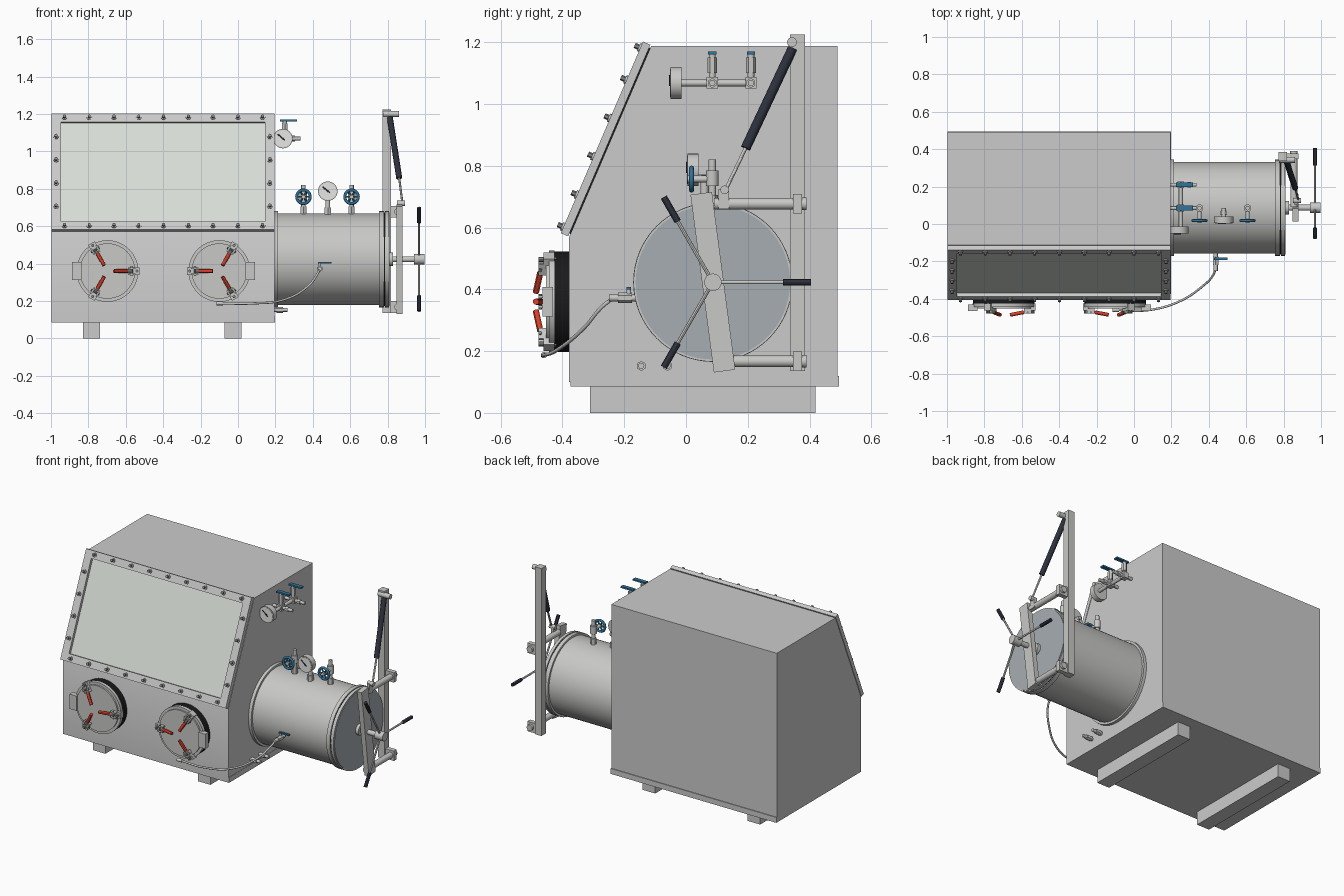
import bpy, bmesh, math
from mathutils import Vector, Matrix

old = bpy.data.objects.get("Cube")
if old:
    bpy.data.objects.remove(old, do_unlink=True)


def material(name, r, g, b):
    m = bpy.data.materials.new(name)
    m.use_nodes = True
    m.diffuse_color = (r, g, b, 1)
    m.node_tree.nodes["Principled BSDF"].inputs["Base Color"].default_value = (r, g, b, 1)
    return m


BODY = material("painted grey", 0.6, 0.6, 0.6)
STEEL = material("steel", 0.58, 0.58, 0.57)
GLASS = material("pale glass", 0.68, 0.72, 0.67)
DOOR = material("blue grey door", 0.38, 0.42, 0.45)
RUBBER = material("black rubber", 0.01, 0.01, 0.01)
RED = material("red", 0.7, 0.05, 0.02)
BLUE = material("blue", 0.03, 0.17, 0.32)
GRIP = material("dark grip", 0.025, 0.03, 0.045)
DIAL = material("white dial", 0.8, 0.8, 0.78)
BOLT = material("bolt grey", 0.25, 0.25, 0.25)


def finish(name, bm, mat):
    bmesh.ops.recalc_face_normals(bm, faces=bm.faces)
    me = bpy.data.meshes.new(name)
    bm.to_mesh(me)
    bm.free()
    me.materials.append(mat)
    me.polygons.foreach_set("use_smooth", [True] * len(me.polygons))
    me.set_sharp_from_angle(angle=math.radians(30))
    ob = bpy.data.objects.new(name, me)
    bpy.context.collection.objects.link(ob)
    return ob


def box(name, lo, hi, mat, mtx=Matrix()):
    lo, hi = Vector(lo), Vector(hi)
    bm = bmesh.new()
    bmesh.ops.create_cube(bm, size=1)
    bmesh.ops.scale(bm, vec=hi - lo, verts=bm.verts)
    bmesh.ops.translate(bm, vec=(lo + hi) / 2, verts=bm.verts)
    bmesh.ops.transform(bm, matrix=mtx, verts=bm.verts)
    return finish(name, bm, mat)


def rod(name, a, b, r, mat, n=16, mtx=Matrix()):
    a, b = mtx @ Vector(a), mtx @ Vector(b)
    bm = bmesh.new()
    rot = (b - a).to_track_quat('Z', 'Y').to_matrix().to_4x4()
    bmesh.ops.create_cone(bm, cap_ends=True, segments=n, radius1=r, radius2=r,
                          depth=(b - a).length, matrix=Matrix.Translation((a + b) / 2) @ rot)
    return finish(name, bm, mat)


def ring(name, c, axis, R, r, mat):
    bpy.ops.mesh.primitive_torus_add(major_radius=R, minor_radius=r, major_segments=28, minor_segments=8,
                                     location=c, rotation=Vector(axis).to_track_quat('Z', 'Y').to_euler())
    ob = bpy.context.object
    ob.name = name
    ob.data.materials.append(mat)
    bpy.ops.object.shade_smooth()


# Cabinet: side profile extruded across x
L, R = -0.997, 0.195
bm = bmesh.new()
profile = [(-0.378, 0.1), (-0.378, 0.57), (-0.113, 1.187), (0.49, 1.187), (0.49, 0.1)]
face = bm.faces.new([bm.verts.new((L, y, z)) for y, z in profile])
new = bmesh.ops.extrude_face_region(bm, geom=[face])["geom"]
bmesh.ops.translate(bm, vec=(R - L, 0, 0), verts=[v for v in new if isinstance(v, bmesh.types.BMVert)])
finish("cabinet", bm, BODY)
box("base_flange", (L, -0.374, 0.085), (R + 0.002, 0.495, 0.12), BODY)
for x in (-0.783, -0.027):
    box("foot_rail", (x - 0.045, -0.31, 0), (x + 0.045, 0.42, 0.086), BODY)

# Sloped window: local x, v up the slope, w outwards
up = Vector((0, 0.265, 0.617)).normalized()
out = Vector((0, -up.z, up.y))
slope = Matrix(((1, 0, 0, 0), (0, up.y, out.y, -0.378), (0, up.z, out.z, 0.57), (0, 0, 0, 1)))
H, T = 0.675, 0.03
box("window_glass", (L + 0.03, 0.03, 0), (R - 0.03, H - 0.03, 0.012), GLASS, slope)
box("window_seal", (L + 0.01, 0.01, 0), (R - 0.01, H - 0.01, 0.004), RUBBER, slope)
for v in (0, H - 0.048):
    box("window_frame_rail", (L, v, 0.004), (R, v + 0.048, T), BODY, slope)
for x in (L, R - 0.05):
    box("window_frame_side", (x, 0.048, 0.004), (x + 0.05, H - 0.048, T), BODY, slope)
spots = [(-0.928 + i * 0.1325, v) for i in range(9) for v in (0.022, H - 0.022)]
spots += [(x, 0.135 + i * 0.135) for i in range(4) for x in (L + 0.025, R - 0.025)]
for x, v in spots:
    rod("window_bolt_washer", (x, v, T), (x, v, T + 0.006), 0.014, STEEL, 12, slope)
    rod("window_bolt", (x, v, T), (x, v, T + 0.02), 0.009, BOLT, 6, slope)

# Glove ports with three clamps each; s points to the hinge
for cx, s in ((-0.698, -1), (-0.1, 1)):
    cz = 0.36
    port = Matrix.Translation((cx, 0, cz))
    for name, y0, y1, r, mat in (("port_rubber", -0.37, -0.425, 0.163, RUBBER),
                                 ("port_lid_rim", -0.425, -0.443, 0.165, STEEL),
                                 ("port_lid", -0.44, -0.453, 0.148, STEEL)):
        rod(name, (0, y0, 0), (0, y1, 0), r, mat, 48, port)
    box("port_hinge", (s * 0.165 - 0.025, -0.465, -0.048), (s * 0.165 + 0.025, -0.43, 0.048), STEEL, port)
    for k in range(3):
        ang = k * math.tau / 3 + (math.pi if s > 0 else 0)
        arm = port @ Matrix.Rotation(ang, 4, 'Y')
        box("clamp_base", (0.115, -0.462, -0.02), (0.172, -0.425, 0.02), STEEL, arm)
        for z in (-0.016, 0.016):
            box("clamp_cheek", (0.11, -0.478, z - 0.004), (0.15, -0.45, z + 0.004), STEEL, arm)
        rod("clamp_pin", (0.13, -0.472, -0.025), (0.13, -0.472, 0.025), 0.006, BOLT, 10, arm)
        rod("clamp_bolt", (0.158, -0.42, 0), (0.158, -0.478, 0), 0.008, BOLT, 8, arm)
        rod("clamp_lever", (0.08, -0.478, 0), (0.135, -0.467, 0), 0.007, STEEL, 10, arm)
        rod("clamp_handle", (0.035, -0.486, 0), (0.108, -0.472, 0), 0.01, RED, 12, arm)

# Transfer chamber
CY, CZ = 0.087, 0.423
chamber = Matrix.Translation((0, CY, CZ))
for name, x0, x1, r, mat in (("chamber_wall_flange", 0.19, 0.215, 0.258, STEEL),
                             ("chamber_tube", 0.2, 0.77, 0.244, STEEL),
                             ("chamber_end_flange", 0.755, 0.78, 0.257, STEEL),
                             ("chamber_seal", 0.78, 0.787, 0.25, RUBBER),
                             ("chamber_door_rim", 0.787, 0.806, 0.257, STEEL),
                             ("chamber_door", 0.8, 0.81, 0.25, DOOR),
                             ("door_shaft", 0.8, 0.95, 0.016, STEEL),
                             ("door_boss", 0.81, 0.83, 0.035, STEEL),
                             ("handwheel_hub", 0.94, 0.998, 0.028, STEEL)):
    rod(name, (x0, 0, 0), (x1, 0, 0), r, mat, 64 if r > 0.1 else 24, chamber)
for k in range(3):
    spoke = chamber @ Matrix.Rotation(k * math.tau / 3, 4, 'X')
    rod("handwheel_spoke", (0.968, 0, 0), (0.968, 0.25, 0), 0.006, STEEL, 12, spoke)
    rod("handwheel_grip", (0.968, 0.227, 0), (0.968, 0.318, 0), 0.011, GRIP, 12, spoke)

# Door arm, column and swing tubes
tilt = chamber @ Matrix.Rotation(math.radians(7.5), 4, 'X')
box("door_arm", (0.848, -0.035, -0.29), (0.88, 0.035, 0.29), STEEL, tilt)
box("door_column", (0.772, 0.337, 0.135), (0.818, 0.385, 1.225), STEEL)
for z in (0.677, 0.167):
    rod("swing_tube", (0.855, 0.09, z), (0.855, 0.36, z), 0.019, STEEL, 20)
    box("tube_bracket", (0.815, 0.347, z - 0.032), (0.88, 0.376, z + 0.032), STEEL)
    rod("bracket_pin", (0.855, 0.37, z), (0.855, 0.39, z), 0.02, STEEL)

# Gas strut
top, mid, end = Vector((0.812, 0.345, 1.18)), Vector((0.862, 0.193, 0.857)), Vector((0.88, 0.125, 0.715))
rod("strut_body", top, mid, 0.016, GRIP)
rod("strut_rod", mid, end, 0.006, STEEL, 12)
rod("strut_top_pin", (0.775, 0.343, 1.2), (0.86, 0.343, 1.2), 0.016, STEEL)
rod("strut_end_pin", (0.85, 0.125, 0.722), (0.892, 0.125, 0.722), 0.014, STEEL)
box("strut_lug", (0.856, 0.105, 0.66), (0.874, 0.14, 0.725), STEEL)


# Gauge facing the front
def gauge(x, y, z):
    rod("gauge_case", (x, y, z), (x, y + 0.036, z), 0.052, STEEL, 32)
    rod("gauge_dial", (x, y - 0.002, z), (x, y + 0.002, z), 0.046, DIAL, 32)
    rod("gauge_needle", (x - 0.028, y - 0.003, z + 0.024), (x + 0.01, y - 0.003, z - 0.008), 0.003, GRIP, 6)
    rod("gauge_boss", (x, y - 0.005, z), (x, y, z), 0.006, GRIP, 10)


# Chamber top: central gauge between two handwheel valves
gauge(0.48, 0.005, 0.787)
rod("gauge_elbow", (0.48, 0.03, 0.76), (0.48, 0.085, 0.76), 0.012, STEEL)
rod("gauge_stem", (0.48, 0.06, 0.65), (0.48, 0.06, 0.77), 0.013, STEEL)
rod("gauge_nut", (0.48, 0.06, 0.66), (0.48, 0.06, 0.7), 0.02, STEEL, 6)
for x in (0.35, 0.607):
    rod("valve_pipe", (x, 0.085, 0.65), (x, 0.085, 0.82), 0.012, STEEL)
    rod("valve_nut", (x, 0.085, 0.665), (x, 0.085, 0.705), 0.019, STEEL, 6)
    rod("valve_body", (x, 0.085, 0.735), (x, 0.085, 0.785), 0.02, STEEL)
    rod("valve_stem", (x, 0.005, 0.757), (x, 0.085, 0.757), 0.011, STEEL)
    ring("valve_wheel", (x, 0.018, 0.757), (0, 1, 0), 0.036, 0.008, BLUE)
    for k in range(3):
        d = Vector((math.cos(k * math.pi / 3), 0, math.sin(k * math.pi / 3))) * 0.036
        c = Vector((x, 0.018, 0.757))
        rod("valve_wheel_spoke", c - d, c + d, 0.005, BLUE, 8)

# Side wall manifold with gauge and two lever valves
gauge(0.24, -0.05, 1.068)
rod("manifold_pipe", (0.25, -0.014, 1.068), (0.25, 0.21, 1.068), 0.011, STEEL)
for y in (0.085, 0.21):
    box("manifold_tee", (0.232, y - 0.018, 1.05), (0.268, y + 0.018, 1.088), STEEL)
    rod("manifold_outlet", (0.19, y, 1.068), (0.335, y, 1.068), 0.01, STEEL)
    rod("outlet_nut", (0.285, y, 1.068), (0.305, y, 1.068), 0.016, STEEL, 6)
    rod("lever_valve_stem", (0.25, y, 1.08), (0.25, y, 1.165), 0.011, STEEL)
    rod("lever_valve_nut", (0.25, y, 1.1), (0.25, y, 1.15), 0.016, STEEL, 6)
    box("lever_handle", (0.225, y - 0.013, 1.16), (0.315, y + 0.013, 1.17), BLUE)

# Low wall fittings
for y in (-0.145, -0.06):
    rod("wall_fitting", (0.19, y, 0.152), (0.265, y, 0.152), 0.01, STEEL)
    rod("wall_fitting_nut", (0.205, y, 0.152), (0.24, y, 0.152), 0.016, STEEL, 6)

# Chamber side valve and hose to the port
rod("side_valve", (0.437, -0.25, 0.372), (0.437, -0.14, 0.372), 0.011, STEEL)
rod("side_valve_body", (0.437, -0.22, 0.372), (0.437, -0.175, 0.372), 0.017, STEEL, 6)
rod("side_valve_stem", (0.437, -0.185, 0.375), (0.437, -0.185, 0.403), 0.007, STEEL)
box("side_valve_handle", (0.427, -0.192, 0.4), (0.5, -0.178, 0.408), BLUE)
path = [(-0.1, -0.46, 0.187), (0.08, -0.46, 0.187), (0.24, -0.415, 0.205),
        (0.37, -0.33, 0.275), (0.425, -0.27, 0.345), (0.437, -0.235, 0.372)]
cu = bpy.data.curves.new("hose", 'CURVE')
cu.dimensions = '3D'
cu.bevel_depth = 0.006
cu.use_fill_caps = True
sp = cu.splines.new('BEZIER')
sp.bezier_points.add(len(path) - 1)
for bp, co in zip(sp.bezier_points, path):
    bp.co = co
    bp.handle_left_type = bp.handle_right_type = 'AUTO'
cu.materials.append(STEEL)
bpy.context.collection.objects.link(bpy.data.objects.new("hose", cu))
rod("hose_end", (-0.115, -0.46, 0.187), (-0.08, -0.46, 0.187), 0.01, STEEL)
